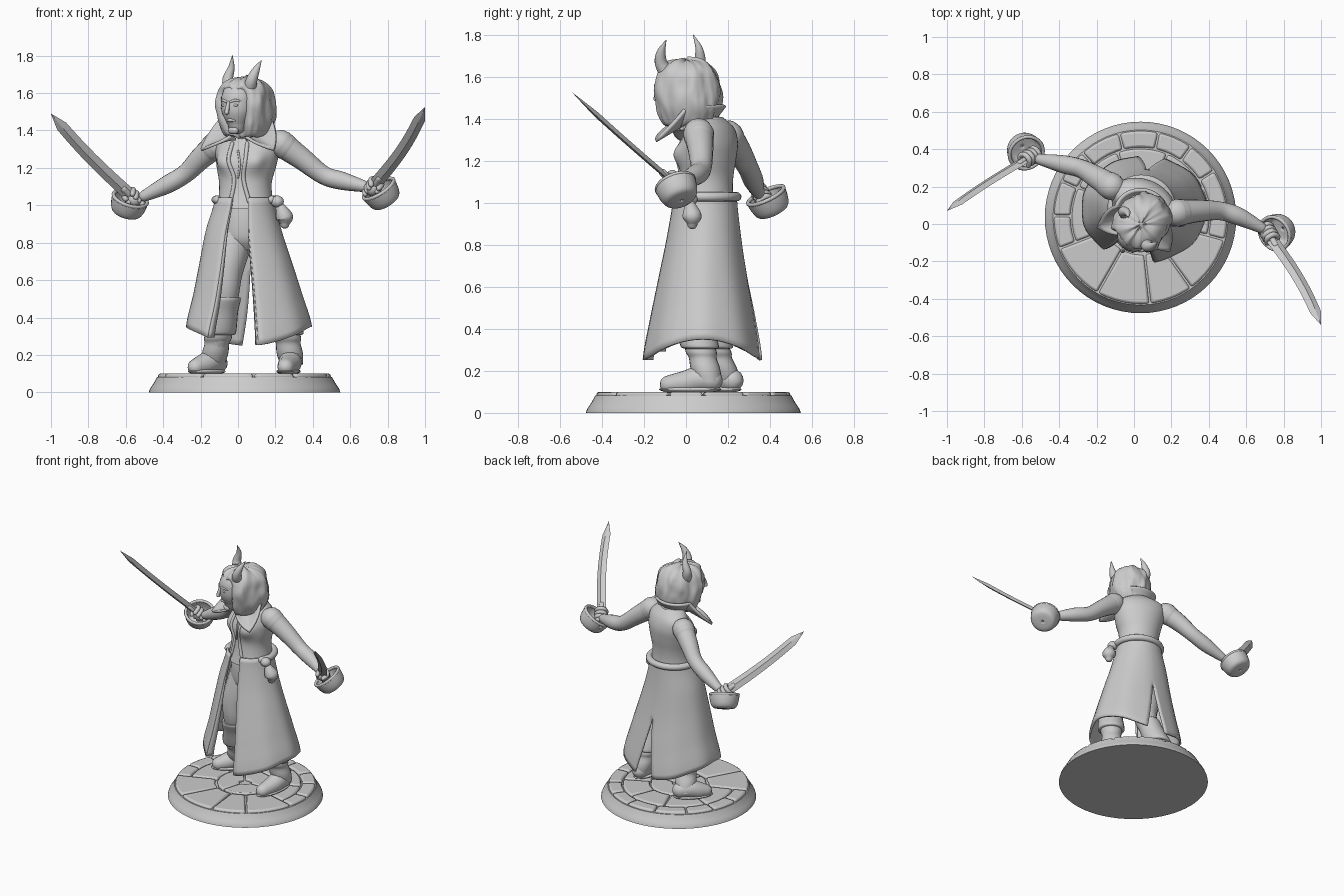
import bpy, bmesh, math, random
from math import sin, cos, pi, radians, exp
from mathutils import Vector, Matrix, noise

if "Cube" in bpy.data.objects:
    bpy.data.objects.remove(bpy.data.objects["Cube"])
random.seed(4)

grey = bpy.data.materials.new("stone grey")
grey.use_nodes = True
grey.diffuse_color = (0.6, 0.6, 0.6, 1)
grey.node_tree.nodes["Principled BSDF"].inputs["Base Color"].default_value = (0.6, 0.6, 0.6, 1)


def finish(name, bm, angle=40, solid=0, bevel=0):
    bmesh.ops.recalc_face_normals(bm, faces=bm.faces)
    me = bpy.data.meshes.new(name)
    bm.to_mesh(me)
    bm.free()
    ob = bpy.data.objects.new(name, me)
    bpy.context.collection.objects.link(ob)
    me.materials.append(grey)
    if solid:
        m = ob.modifiers.new("thickness", 'SOLIDIFY')
        m.thickness, m.offset = solid, 0
    if bevel:
        m = ob.modifiers.new("bevel", 'BEVEL')
        m.width, m.segments = bevel, 2
    bpy.ops.object.select_all(action='DESELECT')
    ob.select_set(True)
    bpy.context.view_layer.objects.active = ob
    bpy.ops.object.shade_smooth_by_angle(angle=radians(angle))
    return ob


def spline(pts, t):
    """Catmull-Rom through tuples of any length, t in 0..1."""
    s = t * (len(pts) - 1)
    i = min(int(s), len(pts) - 2)
    s -= i
    a, b, c, d = (pts[max(0, min(len(pts) - 1, i + k))] for k in (-1, 0, 1, 2))
    return [q + .5 * s * (r - p + s * (2*p - 5*q + 4*r - e + s * (3*(q - r) + e - p)))
            for p, q, r, e in zip(a, b, c, d)]


def grid(name, f, nu, nv, closed=True, caps=False, skip=None, **kw):
    """Surface f(u, v); u runs around, v runs along."""
    bm = bmesh.new()
    cols = nu if closed else nu + 1
    rows = [[bm.verts.new(f(i / nu, j / nv)) for i in range(cols)] for j in range(nv + 1)]
    for j, (a, b) in enumerate(zip(rows, rows[1:])):
        for i in range(nu):
            if not (skip and skip(i, j / nv)):
                k = (i + 1) % cols
                bm.faces.new((a[i], a[k], b[k], b[i]))
    if caps:
        bm.faces.new(rows[0])
        bm.faces.new(rows[-1])
    return finish(name, bm, **kw)


def loft(name, rings, nv=20, nu=32, bump=None, **kw):
    """Ellipse rings (cx, cy, z, rx, ry, turn in degrees)."""
    def f(u, v):
        cx, cy, z, rx, ry, rot = spline(rings, v)
        a = 2 * pi * u
        p = Vector((rx * sin(a), -ry * cos(a), 0))
        if bump:
            p *= bump(a, z)
        return Matrix.Rotation(radians(rot), 3, 'Z') @ p + Vector((cx, cy, z))
    return grid(name, f, nu, nv, caps=True, **kw)


def tube(name, pts, nu=14, per=6, xform=Matrix()):
    """Round limb through points (x, y, z, radius) with rounded ends."""
    n = per * (len(pts) - 1)
    line = [spline(pts, j / n) for j in range(n + 1)]
    pos = [Vector(p[:3]) for p in line]
    frames, side = [], Vector((.31, .52, .79))
    for j in range(n + 1):
        d = (pos[min(j + 1, n)] - pos[max(j - 1, 0)]).normalized()
        side = (side - d * side.dot(d)).normalized()
        frames.append((pos[j], d, side, d.cross(side), max(line[j][3], .001)))

    def cap(frame, sign):
        p, d, s, t, r = frame
        return [(p + d * r * sign * (1 - k * k) ** .5, d, s, t, r * k) for k in (.15, .6, .88)]
    rings = cap(frames[0], -1) + frames + cap(frames[-1], 1)[::-1]

    def f(u, v):
        p, d, s, t, r = rings[round(v * (len(rings) - 1))]
        return xform @ (p + (s * cos(2*pi*u) + t * sin(2*pi*u)) * r)
    return grid(name, f, nu, len(rings) - 1, caps=True, angle=60)


def ball(name, loc, size, rot=0, xform=Matrix()):
    bm = bmesh.new()
    m = Matrix.Translation(loc) @ Matrix.Rotation(radians(rot), 4, 'Z') @ Matrix.Diagonal((*size, 1))
    bmesh.ops.create_uvsphere(bm, u_segments=20, v_segments=12, radius=1, matrix=xform @ m)
    return finish(name, bm, angle=60)


# Paved round base
BX, BY = .035, .035
loft("base_disc", [(BX, BY, z, r, r, 0) for z, r in ((0, .512), (.02, .505), (.05, .485), (.082, .468))],
     nv=6, nu=64)


def slab(r0, r1, a0, a1):
    bm = bmesh.new()
    gap, n = .005, 6
    ang = [radians(a0 + (a1 - a0) * i / n) for i in range(n + 1)]
    def edge(r, a, i):
        s = gap / r * (1 if i == 0 else -1 if i == n else 0)
        return bm.verts.new((BX + r * cos(a + s), BY + r * sin(a + s), .06))
    loop = [edge(r1, a, i) for i, a in enumerate(ang)]
    loop += [edge(r0, a, i) for i, a in reversed(list(enumerate(ang)))]
    top = bmesh.ops.extrude_face_region(bm, geom=[bm.faces.new(loop)])
    bmesh.ops.translate(bm, vec=(0, 0, .04), verts=[v for v in top["geom"] if isinstance(v, bmesh.types.BMVert)])
    finish("paving_stone", bm, bevel=.012)


def stone_row(r0, r1, start, end, count):
    step = (end - start) / count
    cuts = [start + step * (i + random.uniform(-.15, .15) * (0 < i < count)) for i in range(count + 1)]
    for a, b in zip(cuts, cuts[1:]):
        slab(r0, r1, a, b)


stone_row(.375, .462, -15, 201, 9)
stone_row(.19, .367, -15, 201, 5)
stone_row(.2, .462, 201, 345, 4)
stone_row(.04, .185, 0, 360, 3)

# Legs, boots and hips
legs = {"right": [(-.01, .1, .86, .105), (-.06, .06, .66, .09), (-.07, .06, .5, .07), (-.12, .17, .22, .06)],
        "left": [(.11, .09, .86, .105), (.19, .04, .66, .09), (.23, .02, .5, .07), (.275, .09, .22, .06)]}
feet = {"right": [(-.11, .22, .155, .055), (-.15, .18, .16, .062), (-.19, .14, .145, .058), (-.225, .1, .135, .045)],
        "left": [(.285, .12, .155, .055), (.28, .06, .16, .062), (.27, 0, .145, .058), (.255, -.08, .135, .045)]}
for side in legs:
    tube(side + "_leg", legs[side])
    tube(side + "_boot_foot", feet[side])
    (kx, ky, kz, _), (ax, ay, az, _) = legs[side][2:]

    def cuff(part, rings):
        loft(f"{side}_boot_{part}", [(kx + (ax - kx) * t, ky + (ay - ky) * t, kz + (az - kz) * t, r, r, 0)
                                     for t, r in rings], nu=24)
    cuff("cuff", ((-.02, .065), (0, .085), (.25, .083), (.6, .092), (.68, .086), (.7, .06)))
    cuff("shaft", ((.6, .07), (.75, .074), (.85, .066), (1, .07), (1.12, .068), (1.25, .06)))
    hx, hy = feet[side][0][:2]
    tx, ty = feet[side][3][:2]
    ball(side + "_boot_sole", ((hx + tx) / 2, (hy + ty) / 2, .112), (.062, math.hypot(hx - tx, hy - ty) / 2 + .05, .018),
         math.degrees(math.atan2(ty - hy, tx - hx)) + 90)
loft("hips", [(.04, .09, .76, .06, .07, 0), (.04, .09, .82, .13, .11, 0), (.04, .09, .92, .135, .12, 0),
              (.04, .09, 1.03, .12, .11, 0)])

# Coat skirt, open in front, with a slit low at the back
SKIRT = [(.035, .09, .15, .145), (.03, .085, .195, .17), (.04, .08, .24, .205), (.05, .08, .285, .245), (.055, .08, .33, .28)]
COLS, SLIT = 61, .48


def skirt(u, v):
    half = .2 + max(0, v - SLIT) * 24
    back, end = 173, 334 - 15 * v
    i = u * COLS
    if i < 30.5:
        deg = 9 + (back - half - 9) * i / 30
    else:
        deg = back + half + (end - back - half) * (i - 31) / 30
    phi = radians(deg)
    cx, cy, rx, ry = spline(SKIRT, v)
    hem = .25 + .1 * sin(phi) ** 2
    fold = 1 + .012 * v * sin(phi * 9)
    return Vector((cx + rx * fold * sin(phi), cy - ry * fold * cos(phi), 1.04 + (hem - 1.04) * v))


grid("coat_skirt", skirt, COLS, 24, closed=False, solid=.014, skip=lambda i, v: i == 30 and v > SLIT)
for name, edge in (("left", 0), ("right", 1)):
    def facing(u, v):
        p = skirt(edge, v)
        return p + (Vector((.05, .08, p.z)) - p).normalized() * .045 * u * v
    grid(name + "_coat_facing", facing, 2, 24, closed=False, solid=.012)


# Torso turned to its right, with the bust swelled out of the loft
def bust(a, z):
    a = (a + pi) % (2 * pi) - pi
    return 1 + .24 * exp(-((abs(a) - .5) / .33) ** 2 - ((z - 1.235) / .055) ** 2)


torso = loft("coat_torso", [(.04, .09, .98, .155, .14, 0), (.04, .095, 1.06, .142, .128, -6), (.04, .1, 1.13, .143, .125, -14),
                            (.045, .105, 1.21, .163, .13, -20), (.05, .115, 1.29, .178, .122, -23),
                            (.05, .12, 1.36, .165, .095, -23), (.045, .1, 1.41, .09, .07, -23)], nv=36, nu=48, bump=bust)
bpy.context.view_layer.update()


def on_front(x, z, r):
    hit, p, *_ = torso.ray_cast((x, -1, z), (0, 1, 0))
    return (x, p.y if hit else 0, z, r)


for name, xs in (("right", (-.03, -.05, -.02, -.04)), ("left", (.05, .04, .03, .06))):
    tube(name + "_coat_edge", [on_front(x, z, .011) for x, z in zip(xs, (1.33, 1.24, 1.14, 1.02))], nu=8)
tube("shirt_lacing", [on_front(x, z, .006) for x, z in ((.0, 1.29), (.01, 1.22), (0, 1.15))], nu=8)

# Belt and pouch
tube("belt", [(.04 + .16 * sin(a), .092 - .15 * cos(a), 1.03, .022) for a in [radians(60 + 11.5 * i) for i in range(21)]], per=2)
ball("pouch_knot", (.21, .02, 1.02), (.035, .035, .032))
tube("pouch", [(.225, .02, 1.0, .02), (.24, .025, .96, .04), (.25, .03, .93, .045), (.25, .03, .9, .025)])


# Wide standing collar with a long point on each side of the front
def collar(u, v):
    deg = 18 + 324 * u
    a = radians(deg)
    point = max(0, 1 - abs(min(deg, 360 - deg) - 54) / 36)
    front = max(0, cos(a))
    r = .085 + v * (.05 + .1 * point)
    z = 1.40 - .05 * front + v * (.065 - .11 * point - .05 * front)
    p = Matrix.Rotation(radians(-18), 3, 'Z') @ Vector((r * 1.08 * sin(a), -r * cos(a), z))
    return p + Vector((.04, .05, 0))


grid("collar", collar, 54, 6, closed=False, solid=.016)
tube("neck", [(.045, .09, 1.36, .06), (.03, .03, 1.45, .055)])

# Head, turned further to its right
head = Matrix.Translation((.033, -.01, 0)) @ Matrix.Rotation(radians(-35), 4, 'Z')
tube("face", [(0, -.065, 1.43, .05), (0, -.065, 1.5, .084), (0, -.055, 1.57, .092)], nu=24, xform=head)
tube("nose", [(0, -.147, 1.55, .009), (0, -.157, 1.52, .011), (0, -.162, 1.497, .013)], xform=head)
tube("chin", [(-.01, -.1, 1.4, .02), (.01, -.1, 1.4, .02)], xform=head)
tube("lips", [(-.022, -.12, 1.453, .006), (0, -.134, 1.455, .009), (.022, -.12, 1.453, .006)], xform=head)
for s, side in ((-1, "right"), (1, "left")):
    ball(side + "_eye", (s * .036, -.135, 1.535), (.017, .01, .008), xform=head)
    tube(side + "_brow", [(s * .015, -.145, 1.554, .007), (s * .04, -.137, 1.561, .007), (s * .062, -.12, 1.555, .005)], xform=head)


def hair(u, v):
    a = 2 * pi * u
    a = (a + pi) % (2 * pi) - pi
    r, z = spline([(.02, 1.39), (.1, 1.365), (.138, 1.42), (.152, 1.5), (.148, 1.57), (.128, 1.63), (.08, 1.672), (.01, 1.685)], v)
    opening = 1 / (1 + exp((abs(a) - .72) * 13)) / (1 + exp((z - 1.605) * 70))
    r *= 1 - .55 * opening
    lock = Vector((2.6 * sin(a), 2.6 * cos(a), 5 * z + 2))
    r *= 1 + .12 * noise.noise(lock) + .07 * noise.noise(lock * 2.3)
    return head @ Vector((r * .95 * sin(a), -r * 1.17 * cos(a) + .01, z + .02 * noise.noise(lock * .8)))


grid("hair", hair, 80, 40, caps=True, angle=60)
tube("right_horn", [(-.04, .05, 1.61, .034), (-.055, .066, 1.67, .029), (-.036, .062, 1.735, .018), (-.03, .035, 1.8, .002)])
tube("left_horn", [(.06, -.085, 1.61, .036), (.072, -.118, 1.665, .031), (.095, -.118, 1.72, .021), (.125, -.095, 1.775, .002)])

# Arms
arms = {"right": [(-.12, .2, 1.32, .07), (-.2, .25, 1.25, .06), (-.28, .295, 1.17, .05), (-.38, .32, 1.11, .048), (-.5, .345, 1.05, .03)],
        "left": [(.23, .06, 1.33, .072), (.34, .07, 1.25, .06), (.46, .07, 1.16, .05), (.56, .04, 1.13, .048), (.68, -.02, 1.1, .03)]}
for side, pts in arms.items():
    tube(side + "_arm", pts, nu=18)
    tube(side + "_shoulder", [(*pts[0][:3], .074), tuple(a + (b - a) * .25 for a, b in zip(pts[0][:3], pts[1][:3])) + (.071,)], nu=18)


# Curved swords with cupped hand guards
def sword(side, hand, tip, wide, cup, axis, bow):
    hand, tip, cup, axis = Vector(hand), Vector(tip), Vector(cup), Vector(axis).normalized()
    d = (tip - hand).normalized()
    w = Vector(wide)
    w = (w - d * w.dot(d)).normalized()
    n = d.cross(w)
    length = (tip - hand).length

    def blade(u, v):
        a = 2 * pi * u
        half = .036 * (1 - .15 * v) if v < .85 else .0306 * (1 - v) / .15 + .0005
        c = hand + d * length * (.08 + .92 * v) + w * bow * sin(pi * v)
        return c + w * half * cos(a) + n * .013 * min(1, 4 * (1 - v) + .05) * sin(a)
    grid(side + "_blade", blade, 4, 20, caps=True, angle=25)
    tube(side + "_grip", [(*(hand + d * t), .018) for t in (-.07, 0, .09)])
    ball(side + "_palm", hand, (.045, .042, .04))
    for i in range(4):
        c = hand + d * (.045 - .027 * i)
        tube(side + "_finger", [(*(c + w * .034 * cos(a) + n * .034 * sin(a)), .0145) for a in (-.9, .3, 1.5, 2.7, 3.9)], nu=10, per=4)
    ex = axis.orthogonal().normalized()
    ey = axis.cross(ex)

    def bowl(u, v):
        r, h = spline([(.005, .055), (.06, .052), (.08, .035), (.09, 0), (.094, -.035)], v)
        return cup + (ex * cos(2 * pi * u) + ey * sin(2 * pi * u)) * r + axis * h
    grid(side + "_guard", bowl, 32, 12, solid=.012)
    tube(side + "_guard_rim", [(*(cup + (ex * cos(a) + ey * sin(a)) * .093 - axis * .035), .01)
                               for a in [2 * pi * i / 16 for i in range(17)]], nu=8, per=2)


sword("right", (-.555, .36, 1.03), (-1, .07, 1.49), (.75, -.2, .6), (-.585, .395, 1.005), (-.25, .4, -.85), -.012)
sword("left", (.72, -.05, 1.09), (1, -.54, 1.525), (.915, .2, -.38), (.77, -.04, 1.06), (.5, .3, -.78), .022)
